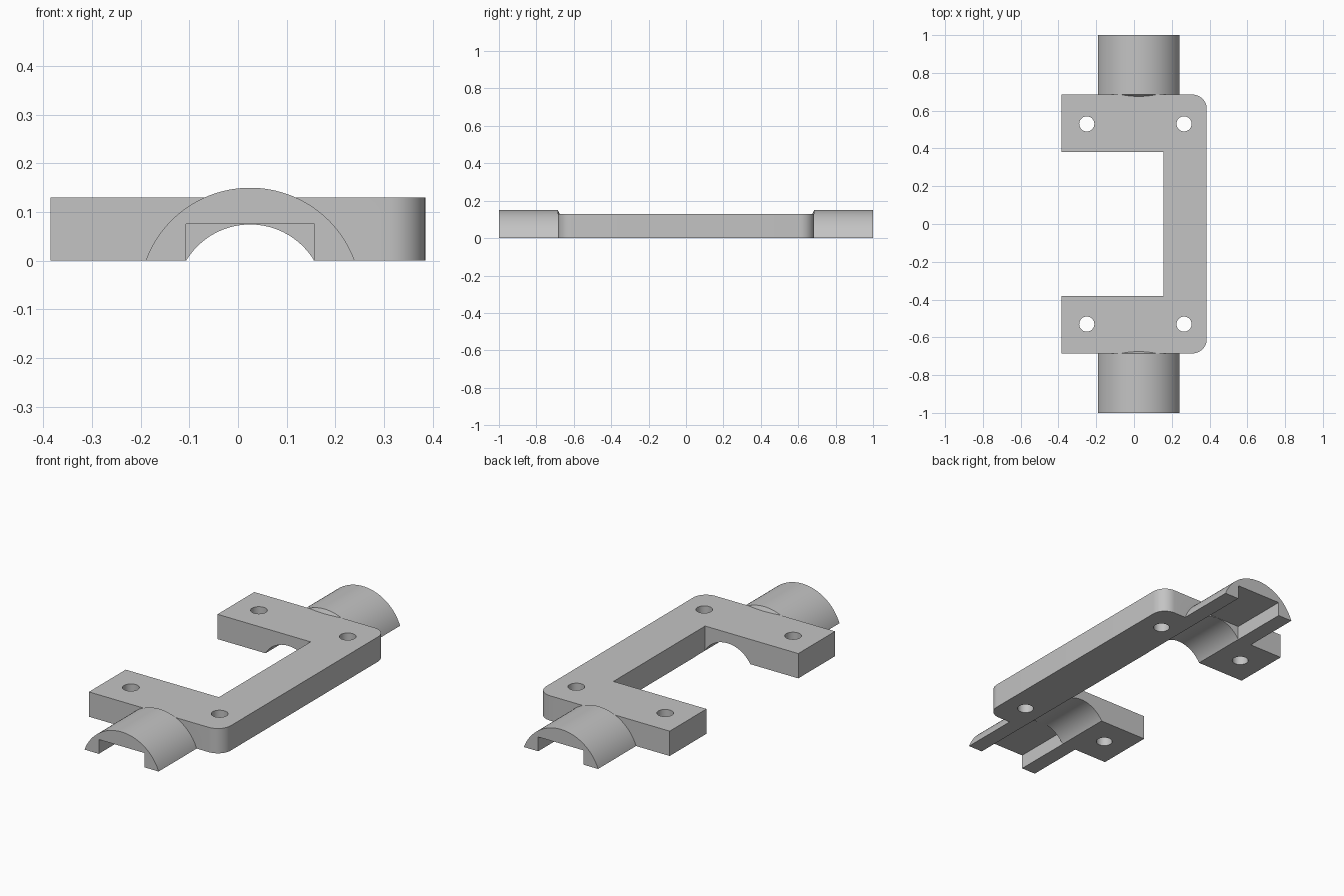
import bpy, bmesh
from math import sin, cos, pi, asin

cube = bpy.data.objects.get("Cube")
if cube:
    bpy.data.objects.remove(cube)

grey = bpy.data.materials.new("plain grey")
grey.use_nodes = True
COLOUR = (0.55, 0.55, 0.55, 1)
grey.diffuse_color = COLOUR
grey.node_tree.nodes["Principled BSDF"].inputs["Base Color"].default_value = COLOUR

HEIGHT, ARM_OUT, ARM_IN, HALF = 0.13, 0.685, 0.38, 0.385
AXIS_X, AXIS_Z = 0.025, -0.079


def loft(name, rings):
    """Skin matching rings of points and cap both ends."""
    bm = bmesh.new()
    loops = [[bm.verts.new(p) for p in ring] for ring in rings]
    n = len(loops[0])
    for a, b in zip(loops, loops[1:]):
        for i in range(n):
            j = (i + 1) % n
            bm.faces.new((a[i], a[j], b[j], b[i]))
    bm.faces.new(loops[0])
    bm.faces.new(loops[-1])
    bmesh.ops.recalc_face_normals(bm, faces=bm.faces)
    mesh = bpy.data.meshes.new(name)
    bm.to_mesh(mesh)
    bm.free()
    obj = bpy.data.objects.new(name, mesh)
    bpy.context.collection.objects.link(obj)
    mesh.materials.append(grey)
    return obj


def arc(cx, cy, r, start, end, steps):
    return [(cx + r * cos(start + (end - start) * i / steps),
             cy + r * sin(start + (end - start) * i / steps))
            for i in range(steps + 1)]


def segment(r, y, floor=0.0):
    """Circular segment about the tube axis, cut flat at floor."""
    a = asin((floor - AXIS_Z) / r)
    return [(x, y, z) for x, z in arc(AXIS_X, AXIS_Z, r, a, pi - a, 64)]


def upright(points, low, high):
    return [[(x, y, z) for x, y in points] for z in (low, high)]


# C-shaped plate with two rounded outer corners
R = 0.075
outline = [(-HALF, -ARM_OUT)]
outline += arc(HALF - R, -ARM_OUT + R, R, -pi / 2, 0, 12)
outline += arc(HALF - R, ARM_OUT - R, R, 0, pi / 2, 12)
outline += [(-HALF, ARM_OUT), (-HALF, ARM_IN), (0.155, ARM_IN),
            (0.155, -ARM_IN), (-HALF, -ARM_IN)]
bracket = loft("bracket", upright(outline, 0, HEIGHT))

joins, cutters = [], []
for side, label in ((-1, "front"), (1, "back")):
    # Half-round stub with a short bevel where it meets the arm
    joins.append(loft(label + "_stub", [segment(0.229, side * 1.0),
                                        segment(0.229, side * ARM_OUT),
                                        segment(0.208, side * 0.675)]))
    # Round groove under the arm
    cutters.append(loft(label + "_groove", [segment(0.1535, side * 0.3, -0.03),
                                            segment(0.1535, side * 0.7, -0.03)]))
    # Square channel under the stub
    channel = [(AXIS_X + sx * 0.132, side * y)
               for sx, y in ((-1, ARM_OUT), (1, ARM_OUT), (1, 1.05), (-1, 1.05))]
    cutters.append(loft(label + "_channel", upright(channel, -0.05, 0.075)))
    # Screw holes
    for x in (-0.25, 0.265):
        hole = arc(x, side * 0.53, 0.04, 0, 2 * pi, 32)[:-1]
        cutters.append(loft(label + "_hole", upright(hole, -0.05, 0.2)))

# Join the stubs, then cut the openings
bpy.context.view_layer.objects.active = bracket
for tools, operation in ((joins, 'UNION'), (cutters, 'DIFFERENCE')):
    for tool in tools:
        tool.hide_render = True
        mod = bracket.modifiers.new(tool.name, 'BOOLEAN')
        mod.operation = operation
        mod.solver = 'EXACT'
        mod.object = tool
        bpy.ops.object.modifier_apply(modifier=mod.name)
        bpy.data.objects.remove(tool)

bpy.ops.object.select_all(action='DESELECT')
bracket.select_set(True)
bpy.ops.object.shade_smooth_by_angle(angle=0.5)
